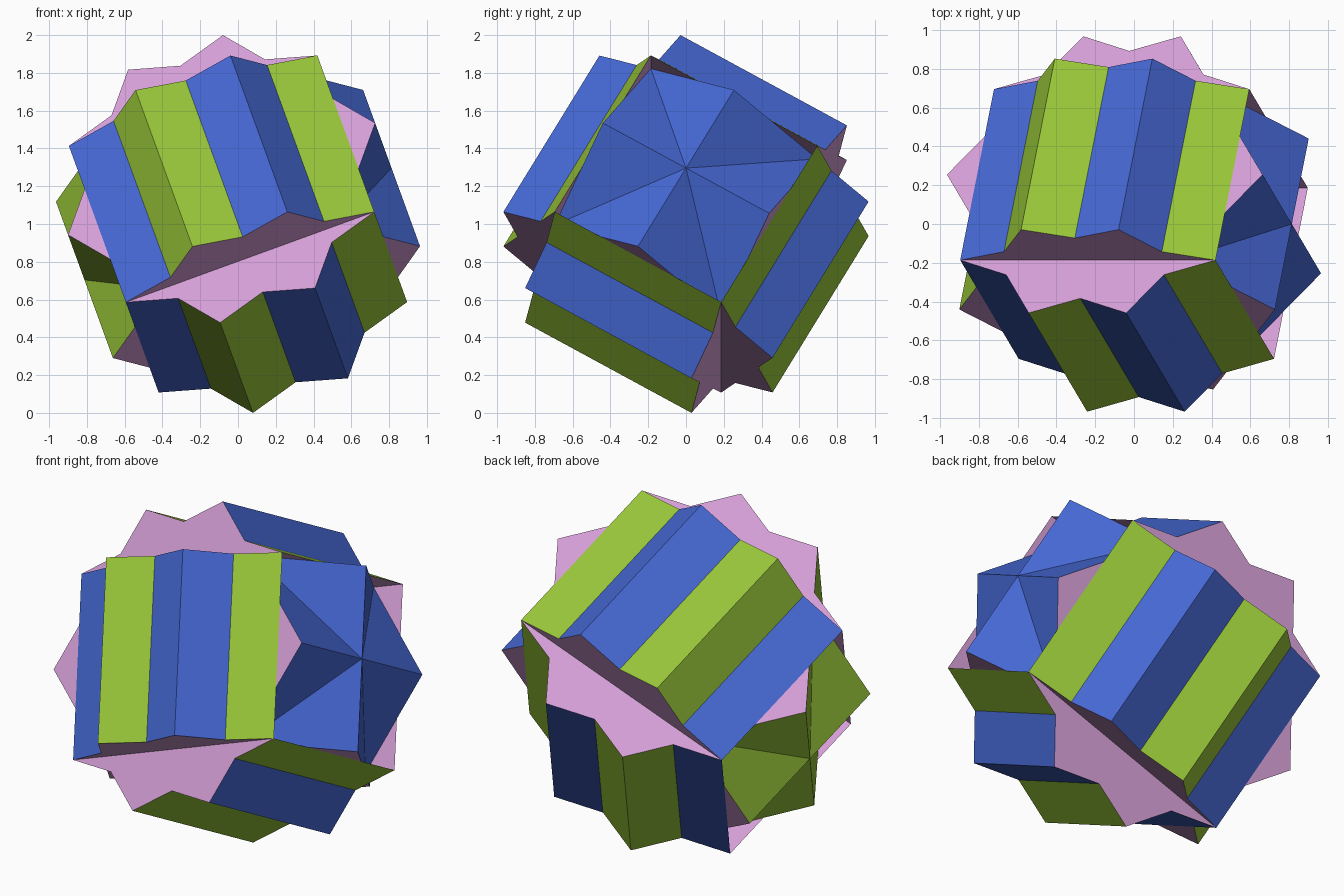
import bpy, bmesh, math
from mathutils import Matrix, Vector

cube = bpy.data.objects.get("Cube")
if cube:
    bpy.data.objects.remove(cube, do_unlink=True)

EDGE = 1.017                                   # every prism edge
RADIUS = EDGE / (2 * math.sin(math.pi / 5))    # pentagon circumradius
TILT, TURN = math.radians(20), math.radians(30)


def material(name, rgb):
    m = bpy.data.materials.new(name)
    m.use_nodes = True
    m.diffuse_color = (*rgb, 1)
    m.node_tree.nodes["Principled BSDF"].inputs["Base Color"].default_value = (*rgb, 1)
    return m


blue = material("blue", (0.061, 0.138, 0.658))
green = material("lime green", (0.314, 0.565, 0.041))
pink = material("orchid pink", (0.66, 0.34, 0.67))

# Shared tilted frame: main axis, then the two crossing prism axes
main = Vector((math.cos(TILT), 0, math.sin(TILT)))
up = Vector((-math.sin(TILT), 0, math.cos(TILT)))
axis_b = up * math.cos(TURN) + Vector((0, 1, 0)) * math.sin(TURN)
axis_c = main.cross(axis_b)


def prism(name, side_material, start, across, along):
    """Pentagonal prism, open on the square opposite its first corner."""
    bm = bmesh.new()
    rings = []
    for end in (-EDGE / 2, EDGE / 2):
        ring = []
        for i in range(5):
            t = start + i * math.tau / 5
            ring.append(bm.verts.new(main * (RADIUS * math.cos(t))
                                     + across * (RADIUS * math.sin(t)) + along * end))
        rings.append(ring)
    low, high = rings
    for ring in rings:                         # pentagon caps
        bm.faces.new(ring).material_index = 1
    for i in (0, 1, 3, 4):                     # square sides
        j = (i + 1) % 5
        bm.faces.new((low[i], low[j], high[j], high[i]))
    bm.normal_update()
    for f in bm.faces:                         # face outwards from the centre
        if f.normal.dot(f.calc_center_median()) < 0:
            f.normal_flip()
    mesh = bpy.data.meshes.new(name)
    bm.to_mesh(mesh)
    bm.free()
    mesh.materials.append(side_material)
    mesh.materials.append(pink)
    obj = bpy.data.objects.new(name, mesh)
    obj.location.z = 1
    bpy.context.collection.objects.link(obj)


# Two crossing pairs; each pair is a blue and a green prism turned half round
for label, across, along in (("upright", axis_c, axis_b), ("level", axis_b, axis_c)):
    prism("blue_prism_" + label, blue, 0, across, along)
    prism("green_prism_" + label, green, math.pi, across, along)
